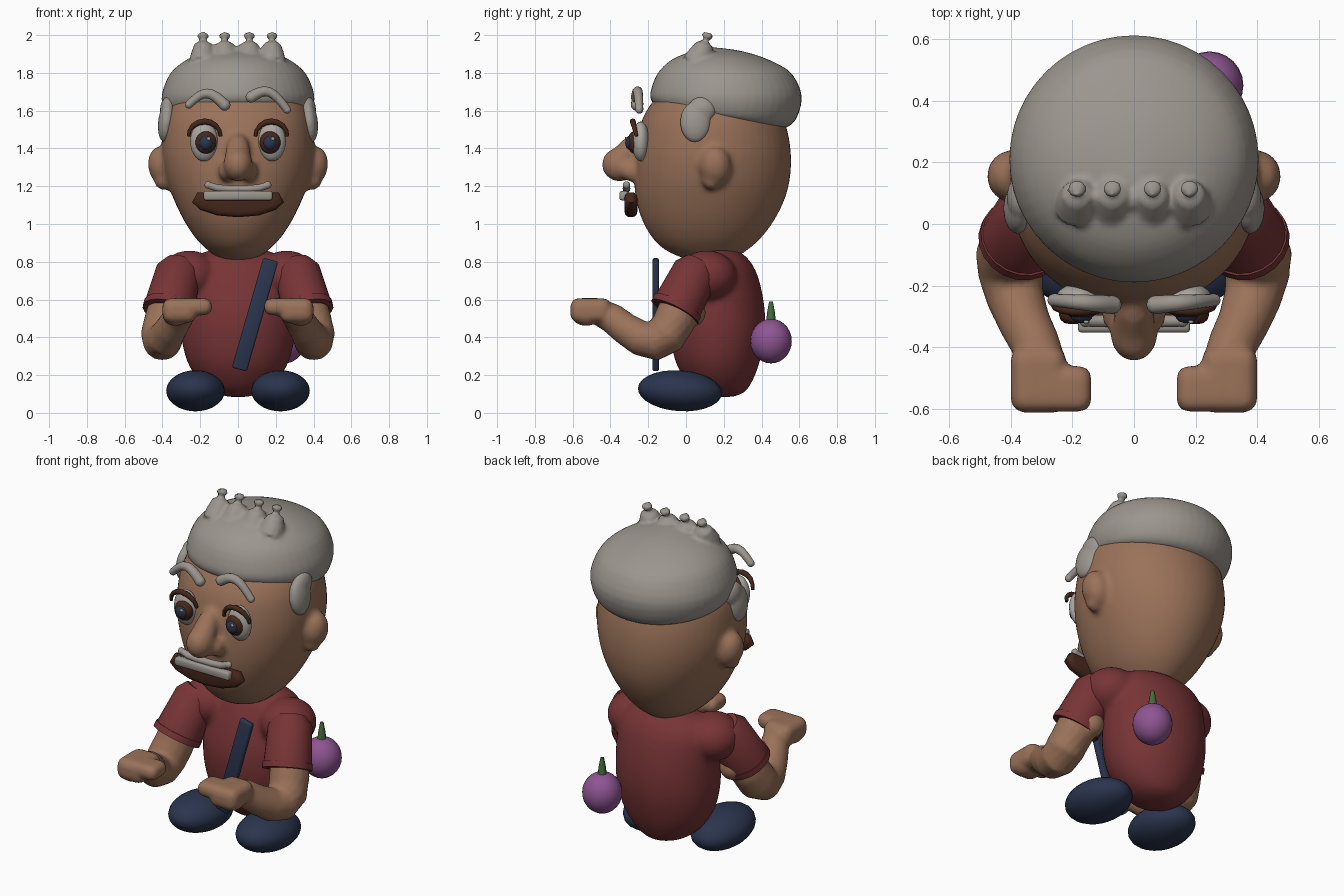
import bpy, bmesh, math
from mathutils import Vector, Matrix

if "Cube" in bpy.data.objects:
    bpy.data.objects.remove(bpy.data.objects["Cube"])

def mat(name, r, g, b):
    m = bpy.data.materials.new(name)
    m.diffuse_color = (r, g, b, 1)
    m.use_nodes = True
    m.node_tree.nodes["Principled BSDF"].inputs["Base Color"].default_value = m.diffuse_color
    return m

SKIN = mat("skin", .325, .168, .1)
GREY = mat("grey hair", .33, .303, .27)
WHITE = mat("eye white", .40, .38, .35)
RED = mat("red shirt", .185, .034, .036)
NAVY = mat("navy", .023, .035, .076)
BROWN = mat("dark brown", .06, .02, .011)
PURPLE = mat("purple", .27, .09, .29)
GREEN = mat("green", .06, .15, .04)

def finish(bm, name, m, angle=50):
    bmesh.ops.recalc_face_normals(bm, faces=bm.faces)
    me = bpy.data.meshes.new(name)
    bm.to_mesh(me)
    bm.free()
    ob = bpy.data.objects.new(name, me)
    bpy.context.collection.objects.link(ob)
    me.materials.append(m)
    bpy.context.view_layer.objects.active = ob
    ob.select_set(True)
    bpy.ops.object.shade_smooth_by_angle(angle=math.radians(angle))
    ob.select_set(False)
    return ob

def blend(name, parts, voxel, smooth):
    # melt overlapping parts into one soft skin
    for o in bpy.context.selected_objects:
        o.select_set(False)
    for o in parts:
        o.select_set(True)
    ob = parts[0]
    bpy.context.view_layer.objects.active = ob
    bpy.ops.object.join()
    ob.name = name
    r = ob.modifiers.new("melt", 'REMESH')
    r.mode, r.voxel_size, r.use_smooth_shade = 'VOXEL', voxel, True
    s = ob.modifiers.new("soften", 'SMOOTH')
    s.factor, s.iterations = .5, smooth
    bpy.ops.object.modifier_apply(modifier="melt")
    bpy.ops.object.modifier_apply(modifier="soften")
    ob.select_set(False)
    return ob

def ball(name, c, r, m, rot=(0, 0, 0), seg=24):
    bm = bmesh.new()
    bmesh.ops.create_uvsphere(bm, u_segments=seg, v_segments=seg // 2 + 2, radius=1)
    R = Matrix.Identity(4)
    for a, ax in zip(rot, "XYZ"):
        R = Matrix.Rotation(math.radians(a), 4, ax) @ R
    bm.transform(Matrix.Translation(c) @ R @ Matrix.Diagonal((*r, 1)))
    return finish(bm, name, m)

def skin_rings(bm, rings):
    # bridge successive vertex rings and cap both ends
    vs = [[bm.verts.new(p) for p in ring] for ring in rings]
    n = len(vs[0])
    for a, b in zip(vs, vs[1:]):
        for i in range(n):
            bm.faces.new((a[i], a[(i + 1) % n], b[(i + 1) % n], b[i]))
    bm.faces.new(vs[0])
    bm.faces.new(vs[-1])

def refine(rows, k=3):
    # smooth curve through the rows
    out = []
    for i in range(len(rows) - 1):
        q = [rows[max(0, min(len(rows) - 1, i + j))] for j in (-1, 0, 1, 2)]
        for s in range(k):
            t = s / k
            out.append([.5 * (2 * b + (c - a) * t + (2 * a - 5 * b + 4 * c - d) * t * t
                              + (3 * b - a - 3 * c + d) * t ** 3) for a, b, c, d in zip(*q)])
    return out + [rows[-1]]

def loft(name, rows, m, n=48, flat=1):
    # rows: y front, z front, y back, z back, half width; flat < 1 squares off the front
    rings = []
    for yf, zf, yb, zb, rx in refine(rows):
        ring = []
        for i in range(n):
            t = 2 * math.pi * i / n
            c = math.cos(t)
            if c > 0:
                c = c ** flat
            k = (1 - c) / 2
            ring.append((rx * math.sin(t), yf + (yb - yf) * k, zf + (zb - zf) * k))
        rings.append(ring)
    bm = bmesh.new()
    skin_rings(bm, rings)
    return finish(bm, name, m)

def tube(name, pts, m, n=12, angle=50):
    # pts: x, y, z, radius
    P = [Vector(p[:3]) for p in pts]
    rings = []
    for i, p in enumerate(P):
        d = (P[min(i + 1, len(P) - 1)] - P[max(i - 1, 0)]).normalized()
        ref = Vector((0, 0, 1)) if abs(d.z) < .95 else Vector((0, 1, 0))
        u = d.cross(ref).normalized()
        v = d.cross(u)
        rings.append([p + pts[i][3] * (u * math.cos(2 * math.pi * k / n) + v * math.sin(2 * math.pi * k / n))
                      for k in range(n)])
    bm = bmesh.new()
    skin_rings(bm, rings)
    return finish(bm, name, m, angle)

def box(name, c, size, m, bevel, rot=0, segs=2):
    bm = bmesh.new()
    bmesh.ops.create_cube(bm, size=1)
    bm.transform(Matrix.Diagonal((*size, 1)))
    bmesh.ops.bevel(bm, geom=bm.edges[:], offset=bevel, segments=segs, affect='EDGES', profile=.5)
    bm.transform(Matrix.Translation(c) @ Matrix.Rotation(math.radians(rot), 4, 'Y'))
    return finish(bm, name, m)

# Head: egg with narrow chin, nose and ears melted on
head = [loft("head", [(yf, z, yb, z, rx) for z, yf, yb, rx in (
    (.80, .08, .19, .04), (.825, -.03, .265, .11), (.87, -.12, .335, .17), (.93, -.18, .40, .228),
    (1.02, -.232, .467, .287), (1.13, -.264, .522, .34), (1.24, -.275, .55, .38), (1.36, -.272, .556, .402),
    (1.48, -.254, .54, .40), (1.58, -.22, .505, .382), (1.68, -.15, .43, .33), (1.78, -.04, .33, .22))], SKIN, flat=.86),
    tube("nose", [(0, -.21, 1.46, .04), (0, -.275, 1.42, .058), (0, -.325, 1.36, .07), (0, -.345, 1.315, .075)], SKIN, 16),
    ball("nose_tip", (0, -.35, 1.315), (.078, .096, .09), SKIN)]
for s in (-1, 1):
    head += [ball("nostril", (s * .058, -.29, 1.28), (.047, .06, .055), SKIN),
             ball("ear", (s * .398, .155, 1.305), (.078, .085, .108), SKIN, (0, s * 12, 0)),
             ball("lobe", (s * .395, .135, 1.235), (.05, .05, .055), SKIN)]
blend("head", head, .016, 4)

# Hair cap with a tilted lower rim and a spiky tuft
hair = [loft("hair", [(-.10, 1.64, .44, 1.525, .31), (-.15, 1.625, .52, 1.508, .362), (-.178, 1.645, .583, 1.555, .392),
                      (-.19, 1.69, .613, 1.675, .404), (-.155, 1.79, .565, 1.79, .363), (-.09, 1.86, .48, 1.85, .295),
                      (-.01, 1.90, .37, 1.895, .21), (.08, 1.925, .27, 1.92, .10), (.14, 1.935, .18, 1.932, .02)], GREY),
        tube("tuft", [(-.20, .07, 1.87, .05), (0, .085, 1.895, .05), (.20, .07, 1.87, .05)], GREY)]
for x in (-.185, -.07, .06, .18):
    hair.append(tube("spike", [(x, .05, 1.85, .075), (x, .08, 1.90, .066), (x, .10, 1.95, .048),
                               (x, .113, 1.99, .034), (x, .118, 2.012, .024)], GREY))
blend("hair", hair, .012, 2)

# Mouth: flat-topped crescent
bm = bmesh.new()
out = [(.215, 1.168), (.243, 1.115), (.20, 1.075), (.11, 1.045), (0, 1.036)]
out += [(-x, z) for x, z in reversed(out[:-1])]
f = bm.faces.new([bm.verts.new((x, -.258, z)) for x, z in out])
for v in bmesh.ops.extrude_face_region(bm, geom=[f])["geom"]:
    if isinstance(v, bmesh.types.BMVert):
        v.co.y = -.325
bmesh.ops.bevel(bm, geom=[e for e in bm.edges if abs(e.verts[0].co.y - e.verts[1].co.y) < .01],
                offset=.028, segments=3, affect='EDGES', profile=.5)
finish(bm, "mouth", BROWN, 70)
box("teeth_bar", (0, -.33, 1.15), (.365, .045, .05), GREY, .012)
tube("moustache", [(-.155, -.315, 1.205, .018), (-.11, -.315, 1.19, .02), (-.05, -.315, 1.185, .02),
                   (.05, -.315, 1.185, .02), (.11, -.315, 1.19, .02), (.155, -.315, 1.205, .018)], GREY)

# Torso with rounded shoulders
torso = [loft("torso", [(yf, z, yb, z, rx) for z, yf, yb, rx in (
    (.085, .14, .25, .05), (.11, .06, .31, .13), (.17, 0, .352, .205), (.27, -.055, .39, .268), (.40, -.08, .416, .30),
    (.53, -.08, .418, .305), (.65, -.05, .40, .30), (.75, -.01, .37, .285), (.82, .03, .325, .24),
    (.862, .08, .27, .15))], RED)]
torso += [ball("shoulder", (s * .258, .11, .725), (.155, .16, .135), RED) for s in (-1, 1)]
blend("torso", torso, .016, 4)

# Chest strap
box("strap", (.09, -.16, .52), (.082, .034, .605), NAVY, .01, 16)

# Hanging vegetable
ball("vegetable", (.245, .45, .38), (.11, .11, .118), PURPLE)
tube("vegetable_stem", [(.245, .45, .48, .026), (.245, .45, .535, .02), (.245, .45, .59, .01)], GREEN, 8)

# Paired parts
for s, side, zin, zout in ((-1, "left", 1.63, 1.632), (1, "right", 1.672, 1.605)):
    blend(side + "_sideburn", [
        ball("burn", (s * .378, .05, 1.54), (.045, .082, .11), GREY, (0, s * -6, 0)),
        ball("burn_top", (s * .368, .085, 1.605), (.045, .075, .07), GREY)], .01, 3)
    # eyes
    ball(side + "_eye", (s * .18, -.24, 1.437), (.073, .047, .105), WHITE)
    ball(side + "_iris", (s * .17, -.272, 1.432), (.056, .038, .06), BROWN)
    ball(side + "_pupil", (s * .17, -.297, 1.43), (.036, .025, .038), NAVY, seg=16)
    ball(side + "_glint", (s * .17 + .015, -.318, 1.452), (.01, .006, .01), WHITE, seg=8)
    lid, brow = [], []
    for k in range(9):
        t, u = math.pi * k / 8, k / 8
        lid.append((s * (.177 - .085 * math.cos(t)), -.262 - .02 * math.sin(t),
                    1.465 + .078 * math.sin(t), .009 + .007 * math.sin(t)))
        brow.append((s * (.07 + .19 * u), -.262 + .015 * u, zin + (zout - zin) * u + .06 * math.sin(t),
                     .03 - .009 * u))
    tube(side + "_eyelid", lid, BROWN, 8)
    tube(side + "_eyebrow", brow, GREY)
    ball(side + "_eyebrow_inner_end", brow[0][:3], (.03,) * 3, GREY, seg=12)
    ball(side + "_eyebrow_outer_end", brow[-1][:3], (.021,) * 3, GREY, seg=12)
    ball(side + "_moustache_end", (s * .157, -.315, 1.206), (.02,) * 3, GREY, seg=12)
    # sleeve
    tube(side + "_sleeve", [(s * .30, .075, .785, .09), (s * .314, .05, .745, .122), (s * .366, -.05, .55, .134)],
         RED, 20, 35)
    tube(side + "_cuff", [(s * .362, -.043, .565, .139), (s * .37, -.059, .534, .139)], RED, 20, 35)
    # arm and hand
    blend(side + "_arm", [
        tube("arm", [(s * .36, -.02, .60, .105), (s * .385, -.06, .49, .112), (s * .403, -.105, .415, .112),
                     (s * .40, -.165, .38, .105), (s * .385, -.24, .395, .094), (s * .355, -.32, .445, .085),
                     (s * .32, -.39, .50, .08), (s * .285, -.47, .54, .07)], SKIN, 16),
        ball("upper_arm", (s * .335, .03, .53), (.075, .075, .075), SKIN),
        box("palm", (s * .31, -.505, .542), (.18, .215, .13), SKIN, .045, 0, 3),
        box("fingers", (s * .235, -.535, .562), (.195, .15, .09), SKIN, .04, 0, 3),
        ball("thumb", (s * .33, -.53, .515), (.07, .075, .055), SKIN, seg=16)], .012, 4)
    # shoe
    ball(side + "_shoe", (s * .225, -.032, .117), (.155, .223, .108), NAVY, (-4, 0, 0))
